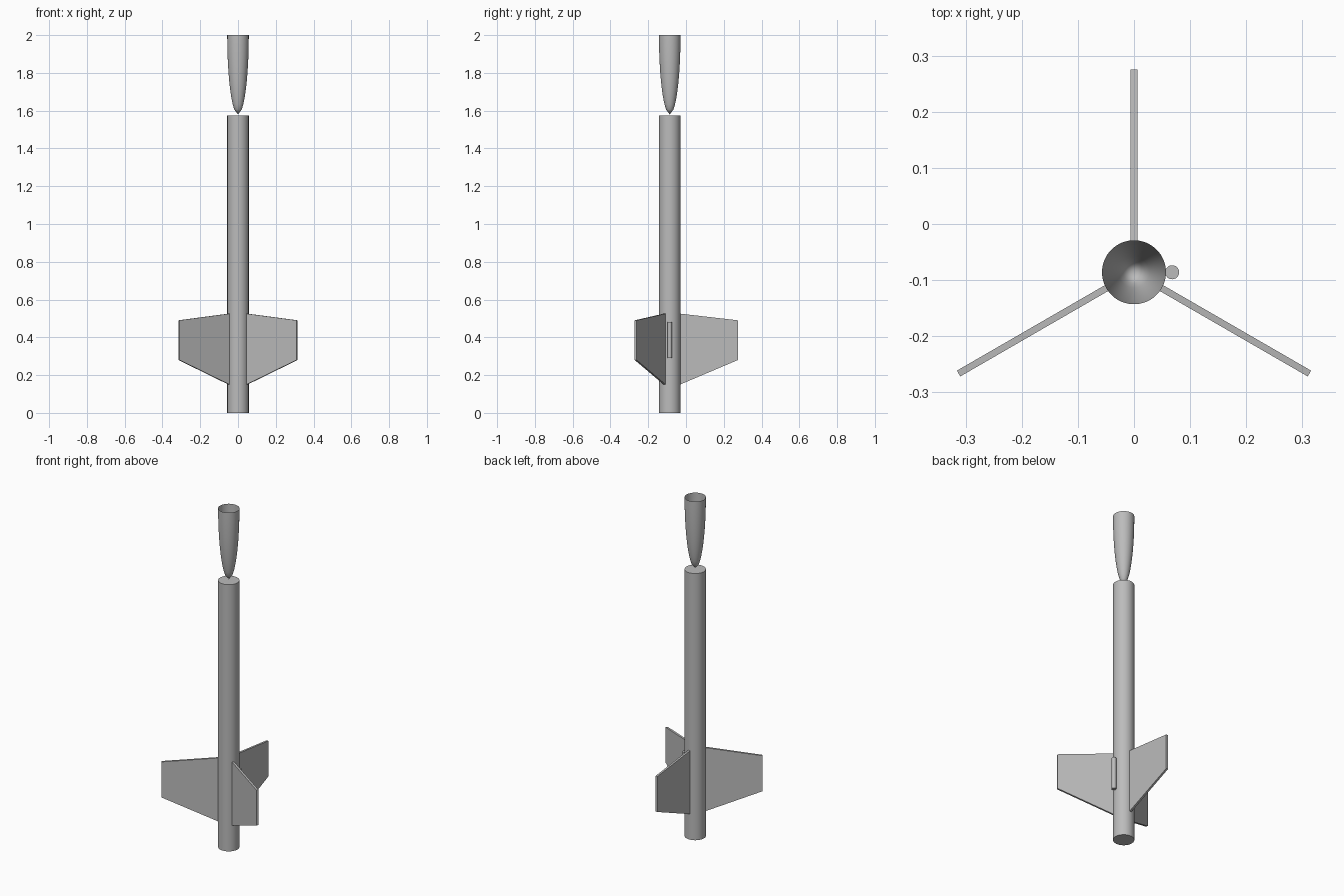
import bpy, bmesh, math
from mathutils import Matrix

cube = bpy.data.objects.get("Cube")
if cube:
    bpy.data.objects.remove(cube)

AXIS_Y = -0.086      # rocket axis
RADIUS = 0.057       # body tube radius
SIDES = 64

grey = bpy.data.materials.new("plain_grey")
grey.use_nodes = True
COLOUR = (0.5, 0.5, 0.5, 1)
grey.diffuse_color = COLOUR
grey.node_tree.nodes["Principled BSDF"].inputs["Base Color"].default_value = COLOUR


def finish(name, bm, smooth=True):
    """Turn a bmesh into a named, coloured object."""
    mesh = bpy.data.meshes.new(name)
    bm.to_mesh(mesh)
    bm.free()
    mesh.materials.append(grey)
    obj = bpy.data.objects.new(name, mesh)
    bpy.context.collection.objects.link(obj)
    if smooth:
        bpy.ops.object.select_all(action="DESELECT")
        obj.select_set(True)
        bpy.context.view_layer.objects.active = obj
        bpy.ops.object.shade_smooth_by_angle(angle=math.radians(30))
    return obj


def cylinder(name, x, radius, bottom, top, sides):
    bm = bmesh.new()
    bmesh.ops.create_cone(
        bm, cap_ends=True, segments=sides, radius1=radius, radius2=radius,
        depth=top - bottom,
        matrix=Matrix.Translation((x, AXIS_Y, (bottom + top) / 2)))
    return finish(name, bm)


# Body tube and the launch lug on its side
cylinder("body_tube", 0, RADIUS, 0, 1.575, SIDES)
cylinder("launch_lug", 0.068, 0.0125, 0.29, 0.48, 24)

# Upturned nose cone: open elliptical shell, tip down
TIP, RIM, STEPS = 1.58, 2.0, 16
bm = bmesh.new()
rings = []
for i in range(1, STEPS + 1):
    t = i / STEPS
    r = RADIUS * math.sqrt(1 - (1 - t) ** 2)
    z = TIP + (RIM - TIP) * t
    angles = [math.tau * k / SIDES for k in range(SIDES)]
    rings.append([bm.verts.new((r * math.cos(a), AXIS_Y + r * math.sin(a), z))
                  for a in angles])
tip = bm.verts.new((0, AXIS_Y, TIP))
for k in range(SIDES):
    n = (k + 1) % SIDES
    bm.faces.new((tip, rings[0][n], rings[0][k]))
    for low, high in zip(rings, rings[1:]):
        bm.faces.new((low[k], low[n], high[n], high[k]))
finish("nose_cone", bm)

# Three swept fins: (distance from axis, height) outline, extruded
OUTLINE = [(0.05, 0.148), (0.361, 0.28), (0.361, 0.49), (0.05, 0.526)]
THICKNESS = 0.012
for name, degrees in (("back_fin", 90), ("front_right_fin", 210), ("front_left_fin", 330)):
    bm = bmesh.new()
    side = bm.faces.new([bm.verts.new((r, -THICKNESS / 2, z)) for r, z in OUTLINE])
    swept = bmesh.ops.extrude_face_region(bm, geom=[side])["geom"]
    bmesh.ops.translate(bm, vec=(0, THICKNESS, 0),
                        verts=[v for v in swept if isinstance(v, bmesh.types.BMVert)])
    bmesh.ops.recalc_face_normals(bm, faces=bm.faces)
    bm.transform(Matrix.Translation((0, AXIS_Y, 0))
                 @ Matrix.Rotation(math.radians(degrees), 4, "Z"))
    finish(name, bm, smooth=False)
